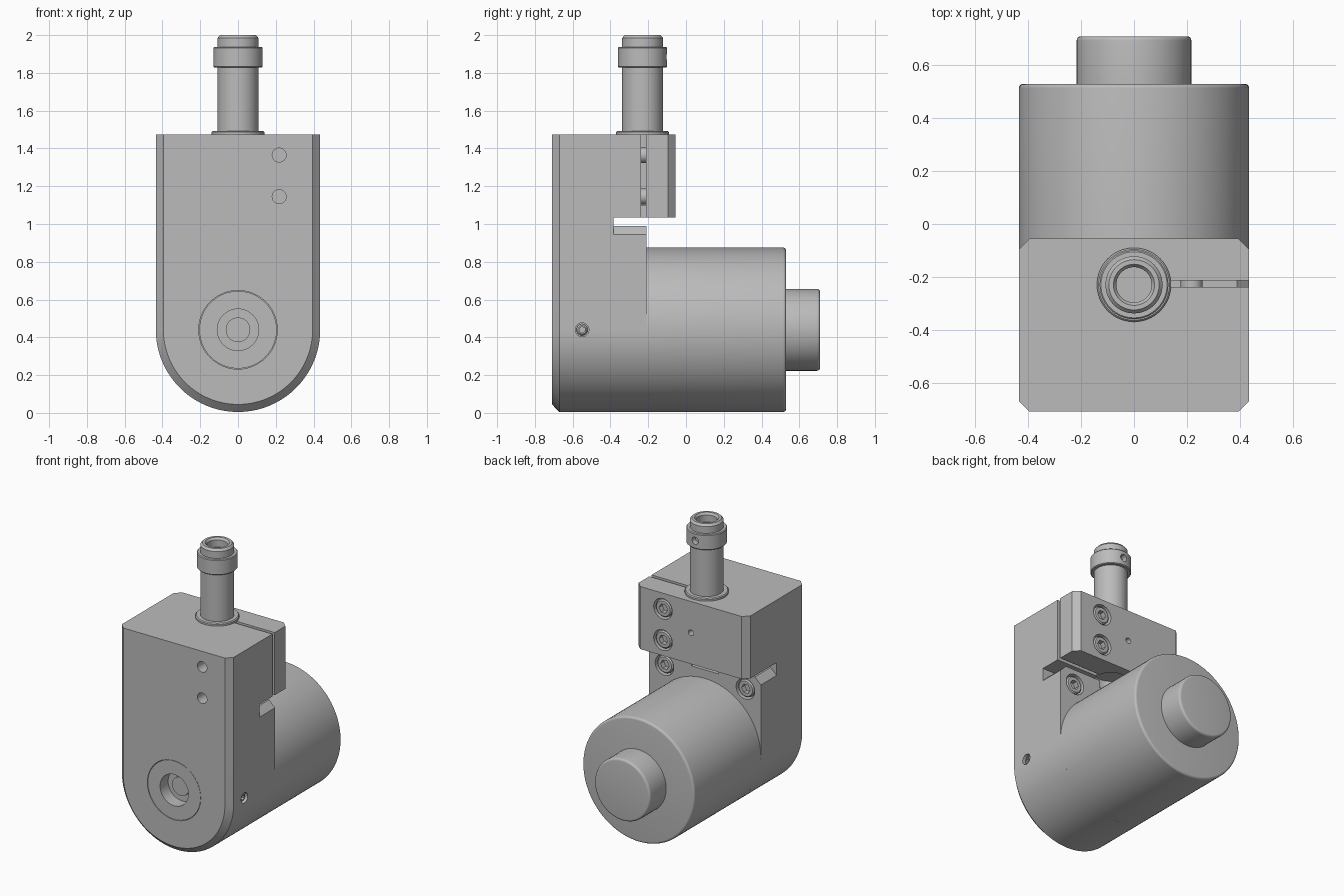
import bpy, bmesh, math
from mathutils import Matrix, Vector

cube = bpy.data.objects.get("Cube")
if cube:
    bpy.data.objects.remove(cube, do_unlink=True)

grey = bpy.data.materials.new("machined_grey")
grey.use_nodes = True
COLOUR = (0.5, 0.5, 0.5, 1)
grey.diffuse_color = COLOUR
grey.node_tree.nodes["Principled BSDF"].inputs["Base Color"].default_value = COLOUR

R, AXIS_Z, TOP = 0.435, 0.44, 1.475      # arch radius, motor axis height, block top
FRONT, BACK, STEP = -0.71, -0.055, -0.21  # block depth planes
POST_Y = -0.23
UP = Matrix.Identity(4)
BACKWARD = Matrix.Rotation(-math.pi / 2, 4, 'X')   # local z -> +y
SIDEWARD = Matrix.Rotation(math.pi / 2, 4, 'Y')    # local z -> +x


def finish(name, bm):
    bmesh.ops.recalc_face_normals(bm, faces=bm.faces)
    mesh = bpy.data.meshes.new(name)
    bm.to_mesh(mesh)
    bm.free()
    mesh.materials.append(grey)
    obj = bpy.data.objects.new(name, mesh)
    bpy.context.collection.objects.link(obj)
    return obj


def loft(name, rings):
    """Closed solid through rings of equal point count."""
    bm = bmesh.new()
    loops = [[bm.verts.new(p) for p in ring] for ring in rings]
    n = len(loops[0])
    for a, b in zip(loops, loops[1:]):
        for i in range(n):
            j = (i + 1) % n
            bm.faces.new((a[i], a[j], b[j], b[i]))
    bm.faces.new(loops[0])
    bm.faces.new(loops[-1])
    return finish(name, bm)


def lathe(name, profile, loc, turn=UP, sides=64):
    """Revolve (radius, height) pairs, closed by flat caps."""
    place = Matrix.Translation(loc) @ turn
    angles = [2 * math.pi * i / sides for i in range(sides)]
    return loft(name, [[place @ Vector((r * math.cos(a), r * math.sin(a), h))
                        for a in angles] for r, h in profile])


def rod(name, r, h0, h1, loc, turn=UP, sides=48):
    return lathe(name, [(r, h0), (r, h1)], loc, turn, sides)


def box(name, lo, hi):
    return loft(name, [[(lo[0], lo[1], z), (hi[0], lo[1], z), (hi[0], hi[1], z), (lo[0], hi[1], z)]
                       for z in (lo[2], hi[2])])


def cut(target, cutter):
    cutter.hide_render = True
    mod = target.modifiers.new("cut", 'BOOLEAN')
    mod.operation, mod.solver, mod.object = 'DIFFERENCE', 'EXACT', cutter
    bpy.context.view_layer.objects.active = target
    bpy.ops.object.modifier_apply(modifier=mod.name)
    bpy.data.objects.remove(cutter, do_unlink=True)


def arch(inset, y, steps=64):
    r = R - inset
    arc = [math.pi * (1 + i / steps) for i in range(steps + 1)]
    return [(r * math.cos(a), y, AXIS_Z + r * math.sin(a)) for a in arc] + [(r, y, TOP), (-r, y, TOP)]


# Main block: chamfered arch, stepped back, with the clamp gap
block = loft("clamp_block", [arch(0.04, FRONT), arch(0, FRONT + 0.04),
                             arch(0, BACK - 0.04), arch(0.04, BACK)])
cut(block, box("step", (-1, STEP, -1), (1, 1, 1.035)))
cut(block, box("gap", (-1, -0.385, 0.99), (1, 1, 1.035)))
for s in (-1, 1):
    wedge = [(s * 0.385, 0.995), (s * 0.5, 0.995), (s * 0.5, 0.88)]
    cut(block, loft("wedge", [[(x, y, z) for x, z in wedge] for y in (-0.385, 0)]))

# Clamp slit and the bore seen from beneath
cut(block, box("slit", (0.1, -0.239, 1), (1, -0.213, 2)))
cut(block, rod("bore", 0.108, -0.1, 0.06, (0, POST_Y, 1.035)))

# Front bearing opening and side set screw hole
cut(block, rod("opening", 0.208, -0.1, 0.12, (0, FRONT, AXIS_Z), BACKWARD))
cut(block, rod("set_hole", 0.036, -0.03, 0.1, (R, -0.55, AXIS_Z), SIDEWARD))
cut(block, rod("pin_hole", 0.02, -0.08, 0.1, (0, BACK, 1.255), BACKWARD, 24))

# Socket head screws in counterbores
CLAMP = [(0.218, BACK, z) for z in (1.365, 1.145)]
MOUNT = [(s * 0.315, STEP, 0.885) for s in (-1, 1)]


def socket_screw(name, loc, r, turn):
    head = lathe(name, [(r, -0.06), (r, -0.012), (r - 0.008, -0.004)], loc, turn, 40)
    cut(head, rod("hex", r * 0.55, -0.04, 0.1, loc, turn, 6))
    return head


for loc in CLAMP + MOUNT:
    cut(block, rod("counterbore", 0.072, -0.05, 0.1, loc, BACKWARD))
for i, loc in enumerate(CLAMP):
    cut(block, rod("thread", 0.037, -0.1, 0.15, (loc[0], FRONT, loc[2]), BACKWARD, 32))
    socket_screw(f"clamp_screw_{i + 1}", loc, 0.061, BACKWARD)
    rod(f"clamp_screw_shank_{i + 1}", 0.042, -0.22, -0.055, loc, BACKWARD, 32)
for i, loc in enumerate(MOUNT):
    socket_screw(f"mount_screw_{i + 1}", loc, 0.061, BACKWARD)
socket_screw("side_set_screw", (R - 0.008, -0.55, AXIS_Z), 0.03, SIDEWARD)

# Bearing insert with recessed shaft end
insert = rod("bearing_insert", 0.205, 0.001, 0.119, (0, FRONT, AXIS_Z), BACKWARD, 64)
cut(insert, rod("recess", 0.11, -0.1, 0.09, (0, FRONT, AXIS_Z), BACKWARD))
rod("shaft_end", 0.065, 0.07, 0.1, (0, FRONT, AXIS_Z), BACKWARD)


def rounded(r, h0, h1, f):
    arc = [math.pi / 2 * i / 5 for i in range(6)]
    return [(r, h0)] + [(r - f + f * math.cos(a), h1 - f + f * math.sin(a)) for a in arc]


# Motor housing and rear cap
lathe("motor_housing", rounded(R, STEP - 0.005, 0.53, 0.016), (0, 0, AXIS_Z), BACKWARD, 96)
lathe("rear_cap", rounded(0.217, 0.52, 0.71, 0.016), (0, 0, AXIS_Z), BACKWARD, 64)

# Post with flange, collar and conical bottomed bore
post = lathe("post", [(0.108, 1.4), (0.108, 1.985), (0.095, 2)], (0, POST_Y, 0))
cut(post, lathe("post_bore", [(0.001, 1.86), (0.067, 1.9), (0.067, 1.985), (0.085, 2.01)],
                (0, POST_Y, 0)))
lathe("post_flange", [(0.14, 1.47), (0.14, 1.487), (0.134, 1.493)], (0, POST_Y, 0))
collar = lathe("post_collar", [(0.125, 1.828), (0.13, 1.833), (0.13, 1.932), (0.125, 1.937)],
               (0, POST_Y, 0))
for part in (post, collar):
    cut(part, rod("collar_hole", 0.025, 0.09, 0.3, (0, POST_Y, 1.885), BACKWARD, 24))

# Smooth round surfaces, keep machined edges crisp
bpy.ops.object.select_all(action='DESELECT')
for obj in bpy.context.scene.objects:
    if obj.type == 'MESH':
        obj.select_set(True)
        bpy.context.view_layer.objects.active = obj
bpy.ops.object.shade_smooth_by_angle(angle=math.radians(30))
